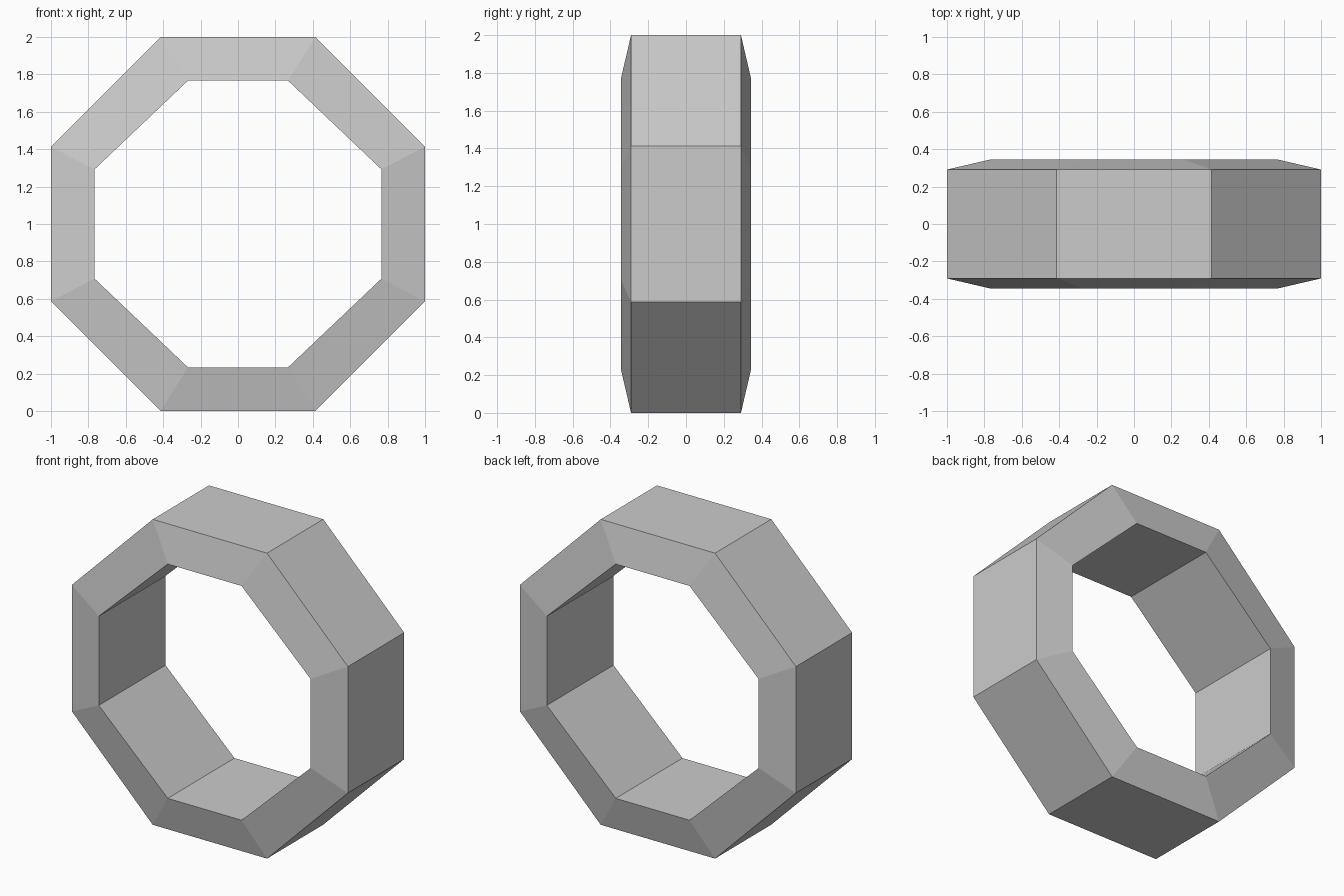
import bpy, bmesh

if "Cube" in bpy.data.objects:
    bpy.data.objects.remove(bpy.data.objects["Cube"])


def octagon(half, flat_x, flat_z, y):
    # eight corners around the ring centre at z = 1
    quarter = [(half, flat_z), (flat_x, half)]
    pts = quarter + [(-x, z) for x, z in reversed(quarter)]
    pts += [(-x, -z) for x, z in pts]
    return [(x, y, 1 + z) for x, z in pts]


# Octagonal ring: outer wall, bevelled sides, straight inner wall
outer = (1.0, 0.414, 0.414)
inner = (0.767, 0.267, 0.292)
sections = [octagon(*outer, -0.291), octagon(*outer, 0.291),
            octagon(*inner, 0.345), octagon(*inner, -0.345)]

bm = bmesh.new()
loops = [[bm.verts.new(p) for p in s] for s in sections]
for k in range(4):
    a, b = loops[k], loops[(k + 1) % 4]
    for i in range(8):
        j = (i + 1) % 8
        bm.faces.new((a[i], a[j], b[j], b[i]))
bmesh.ops.recalc_face_normals(bm, faces=bm.faces)

mesh = bpy.data.meshes.new("octagonal_ring")
bm.to_mesh(mesh)
bm.free()
ring = bpy.data.objects.new("octagonal_ring", mesh)
bpy.context.collection.objects.link(ring)
